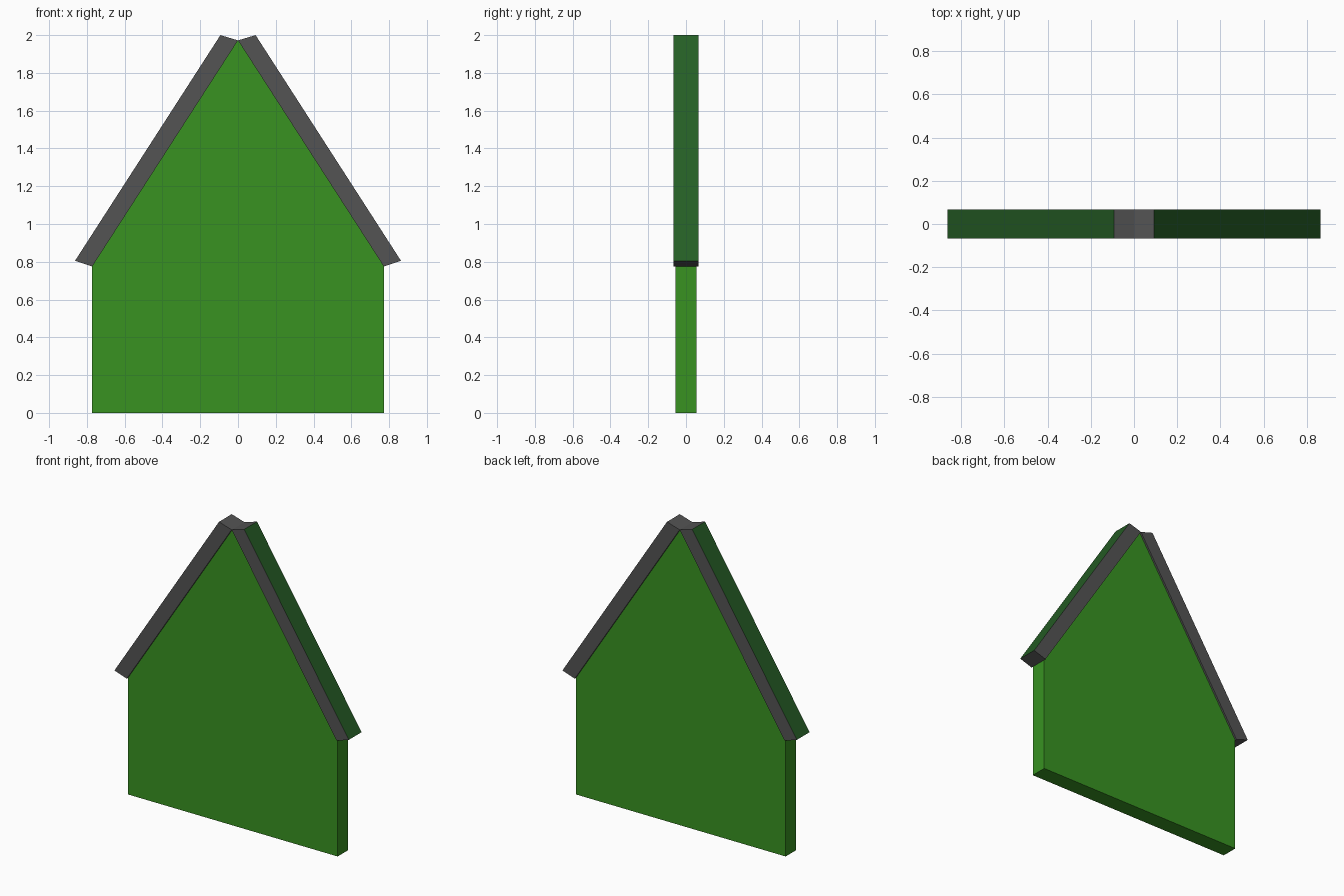
import bpy, bmesh
from mathutils import Vector

if "Cube" in bpy.data.objects:
    bpy.data.objects.remove(bpy.data.objects["Cube"])


def material(name, color):
    m = bpy.data.materials.new(name)
    m.diffuse_color = (*color, 1)
    m.use_nodes = True
    m.node_tree.nodes["Principled BSDF"].inputs["Base Color"].default_value = m.diffuse_color
    return m


green = material("leaf green", (0.0395, 0.290, 0.0155))
grey = material("slate grey", (0.087, 0.087, 0.087))
dark_green = material("dark green", (0.0185, 0.112, 0.0185))


def extruded(name, profile, half_depth, mats):
    """Extrude an x-z profile symmetrically along y."""
    bm = bmesh.new()
    face = bm.faces.new([bm.verts.new((x, -half_depth, z)) for x, z in profile])
    ext = bmesh.ops.extrude_face_region(bm, geom=[face])
    verts = [g for g in ext["geom"] if isinstance(g, bmesh.types.BMVert)]
    bmesh.ops.translate(bm, verts=verts, vec=(0, 2 * half_depth, 0))
    bmesh.ops.recalc_face_normals(bm, faces=bm.faces)
    mesh = bpy.data.meshes.new(name)
    for m in mats:
        mesh.materials.append(m)
    # the outer sloped face takes the second material
    if len(mats) > 1:
        for f in bm.faces:
            n = f.normal
            slope = Vector((profile[1][0], 0, profile[1][1])) - Vector((profile[0][0], 0, profile[0][1]))
            if abs(n.y) < 0.1 and n.z > 0.2 and abs(n.dot(slope.normalized())) < 0.05:
                f.material_index = 1
    bm.to_mesh(mesh)
    bm.free()
    obj = bpy.data.objects.new(name, mesh)
    bpy.context.collection.objects.link(obj)
    return obj


# Gabled wall panel
W, EAVE, APEX = 0.772, 0.775, 1.972
extruded("gable_wall", [(-W, 0), (W, 0), (W, EAVE), (0, APEX), (-W, EAVE)], 0.055, [green])

# Two sloping roof boards, open in a notch at the ridge
for side, name in ((-1, "roof_board_left"), (1, "roof_board_right")):
    board = [(0, APEX), (W, EAVE), (W + 0.091, EAVE + 0.03), (0.093, 2.0)]
    extruded(name, [(side * x, z) for x, z in board], 0.067, [grey, dark_green])
